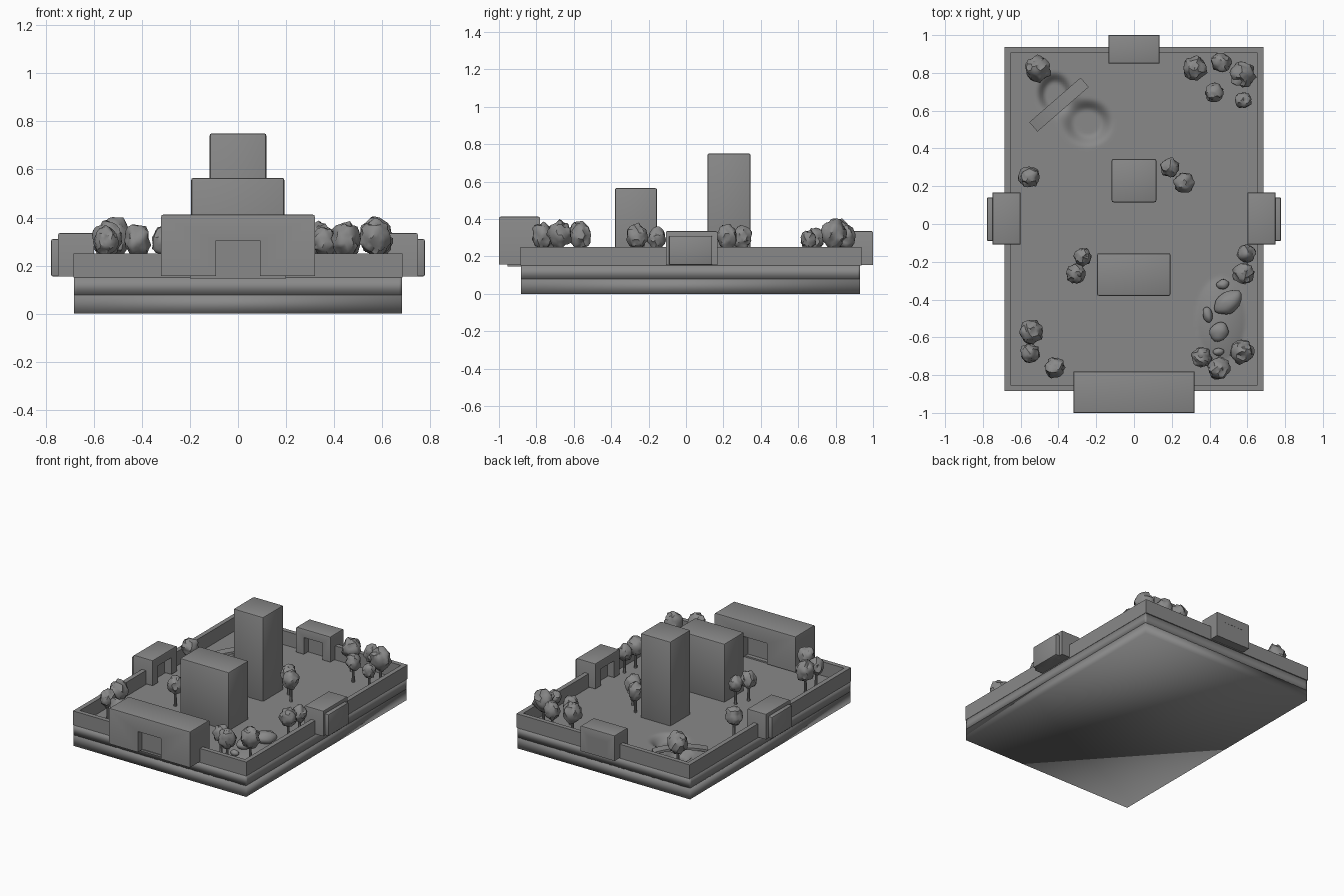
import bpy, bmesh, math, random
from mathutils import Vector, noise

if "Cube" in bpy.data.objects:
    bpy.data.objects.remove(bpy.data.objects["Cube"])

random.seed(4)
G = 0.15  # ground level
GREY = bpy.data.materials.new("dark_grey")
GREY.diffuse_color = (.25, .25, .25, 1)
GREY.use_nodes = True
GREY.node_tree.nodes["Principled BSDF"].inputs["Base Color"].default_value = GREY.diffuse_color


def finish(name, bm, smooth=35):
    bmesh.ops.recalc_face_normals(bm, faces=bm.faces)
    me = bpy.data.meshes.new(name)
    bm.to_mesh(me)
    bm.free()
    me.materials.append(GREY)
    ob = bpy.data.objects.new(name, me)
    bpy.context.collection.objects.link(ob)
    bpy.ops.object.select_all(action='DESELECT')
    ob.select_set(True)
    bpy.context.view_layer.objects.active = ob
    bpy.ops.object.shade_smooth_by_angle(angle=math.radians(smooth))
    return ob


def extrude_profile(pts, y0, depth):
    """Closed (x, z) profile extruded along y."""
    bm = bmesh.new()
    f = bm.faces.new([bm.verts.new((x, y0, z)) for x, z in pts])
    r = bmesh.ops.extrude_face_region(bm, geom=[f])
    bmesh.ops.translate(bm, vec=(0, depth, 0),
                        verts=[v for v in r['geom'] if isinstance(v, bmesh.types.BMVert)])
    return bm


def box(name, x0, x1, y0, y1, z0, z1, bevel=0.0, smooth=35):
    bm = bmesh.new()
    bmesh.ops.create_cube(bm, size=1)
    for v in bm.verts:
        v.co = Vector((x0 + (v.co.x + .5) * (x1 - x0),
                       y0 + (v.co.y + .5) * (y1 - y0),
                       z0 + (v.co.z + .5) * (z1 - z0)))
    if bevel:
        bmesh.ops.bevel(bm, geom=bm.edges[:], offset=bevel, segments=2,
                        profile=.5, affect='EDGES')
    if smooth > 90:  # soft top and bottom rims, crisp upright corners
        for e in bm.edges:
            a, b = e.verts
            e.smooth = abs(a.co.z - b.co.z) < .001
    return finish(name, bm, smooth)


def gate(name, width, depth, height, door_w, door_h, panel, place):
    """Portal with a doorway closed by a panel spanning the given depth range."""
    w, d = width / 2, door_w / 2
    bm = extrude_profile([(-w, 0), (-w, height), (w, height), (w, 0), (d, 0), (d, door_h),
                          (-d, door_h), (-d, 0)], 0, depth)
    edges = [e for e in bm.edges if all(v.co.z > height - .001 or abs(v.co.x) > w - .001
                                        for v in e.verts)
             and all(v.co.z > .001 for v in e.verts)]
    bmesh.ops.bevel(bm, geom=edges, offset=.008, segments=2, profile=.5, affect='EDGES')
    ob = finish(name, bm)
    door = box(name + "_door", -d, d, panel[0], panel[1], 0, door_h)
    for o in (ob, door):
        o.location, o.rotation_euler = place[:3], (0, 0, place[3])


def ground_height(x, y):
    def blob(cx, cy, rx, ry):
        return math.exp(-2 * (((x - cx) / rx) ** 2 + ((y - cy) / ry) ** 2))
    s = blob(-.42, .69, .115, .14) + blob(-.245, .535, .165, .155)
    t = min(1, max(0, (s - .22) / .5))
    hill = max(0, 1 - ((x - .46) / .13) ** 2 - ((y + .5) / .22) ** 2)
    return G - .045 * t * t * (3 - 2 * t) + .03 * hill


# ground slab with pond hollow and low rock mound
X, Y0, Y1 = .683, -.883, .93
bm = bmesh.new()
bmesh.ops.create_grid(bm, x_segments=110, y_segments=146, size=1)
for v in bm.verts:
    x, y = v.co.x * X, Y0 + (v.co.y + 1) / 2 * (Y1 - Y0)
    v.co = Vector((x, y, ground_height(x, y)))
r = bmesh.ops.extrude_edge_only(bm, edges=[e for e in bm.edges if e.is_boundary])
for v in r['geom']:
    if isinstance(v, bmesh.types.BMVert):
        v.co.z = .078
bmesh.ops.contextual_create(bm, geom=[e for e in bm.edges if e.is_boundary])
for e in bm.edges:
    a, b = (v.co for v in e.verts)
    if abs(a.z - b.z) > .06 and abs(a.x) > X - .001 and (a.y < Y0 + .001 or a.y > Y1 - .001):
        e.smooth = False
finish("ground_slab", bm, 180)

# foundation under it
box("foundation", -X, X, Y0, Y1, 0, .08, smooth=180)

# perimeter walls
W, T = .685, .032
for s, n in ((-1, "left"), (1, "right")):
    a, b = sorted((s * W, s * (W - T)))
    box(n + "_wall", a, b, -.885, .937, G, .25)
for n, a, b in (("left", -W + T, -.1), ("right", .1, W - T)):
    box("front_wall_" + n, a, b, -.885, -.885 + T, G, .25)
box("back_wall", -W + T, W - T, .937 - T, .937, G, .25)

# front gatehouse with recessed doorways on both faces, and its step
gate("front_gatehouse", .64, .22, .255, .185, .148, (.05, .17), (0, -1, .157, 0))
box("front_step", -.2, .2, -.955, -.8, .145, .16)

# back and side gates, open to the inside
gate("back_gate", .27, .15, .18, .15, .12, (.06, .149), (0, .85, .155, 0))
for s, n in ((1, "right"), (-1, "left")):
    gate(n + "_gate", .275, .15, .18, .15, .12, (.06, .149),
         (s * .6, .03, .155, -s * math.pi / 2))
    a, b = sorted((s * .72, s * .778))
    box(n + "_gate_porch", a, b, -.09, .14, .155, .31, .006)

# two buildings
box("low_building", -.195, .193, -.38, -.155, G - .01, .565, .009)
box("tower", -.118, .118, .115, .345, G - .01, .75, .009)

# arched foot bridge over the pond
arc = [(t * .018, G + .035 - .00025 * t * t) for t in range(-10, 11, 2)]
bm = extrude_profile([(x, z + .008) for x, z in arc] + [(x, z - .008) for x, z in arc[::-1]],
                     -.033, .066)
bridge = finish("foot_bridge", bm)
bridge.location, bridge.rotation_euler = (-.397, .632, 0), (0, 0, math.radians(41))


def lump(name, loc, scale, rot, rough, freq, cuts):
    bm = bmesh.new()
    bmesh.ops.create_icosphere(bm, subdivisions=cuts, radius=1)
    off = Vector([random.uniform(0, 50) for _ in range(3)])
    for v in bm.verts:
        v.co *= 1 + rough * noise.noise(v.co * freq + off)
        v.co = Vector([c * s for c, s in zip(v.co, scale)])
    ob = finish(name, bm, 40)
    ob.location, ob.rotation_euler = loc, (0, 0, math.radians(rot))


# rocks: x, y, half length, half width, angle, half height
for x, y, a, b, ang, h in ((.5, -.415, .08, .055, 35, .045), (.45, -.57, .053, .046, 50, .035),
                           (.39, -.48, .042, .025, 100, .028), (.47, -.32, .035, .026, 15, .028),
                           (.447, -.677, .03, .02, 5, .022)):
    lump("rock", (x, y, ground_height(x, y) + h * .55), (a, b, h), ang, .15, 1.2, 3)

# trees: x, y, crown radius
for x, y, r in ((-.51, .82, .065), (.32, .825, .06), (.46, .855, .052), (.575, .79, .065),
                (.425, .695, .048), (.58, .655, .042), (-.555, .25, .053), (.19, .3, .05),
                (.265, .22, .053), (-.27, -.175, .046), (-.31, -.265, .05), (-.545, -.57, .06),
                (-.55, -.685, .05), (-.42, -.76, .053), (.595, -.155, .047), (.58, -.26, .055),
                (.36, -.705, .05), (.57, -.675, .061), (.45, -.765, .058)):
    z = .23 + 1.4 * r
    lump("tree_crown", (x, y, z), (r, r, r * 1.2), random.uniform(0, 360), .3, 2.2, 3)
    bm = bmesh.new()
    bmesh.ops.create_cone(bm, cap_ends=True, segments=8, radius1=.011, radius2=.007,
                          depth=z - G + .01)
    trunk = finish("tree_trunk", bm)
    trunk.location = (x, y, (z + G - .01) / 2)
